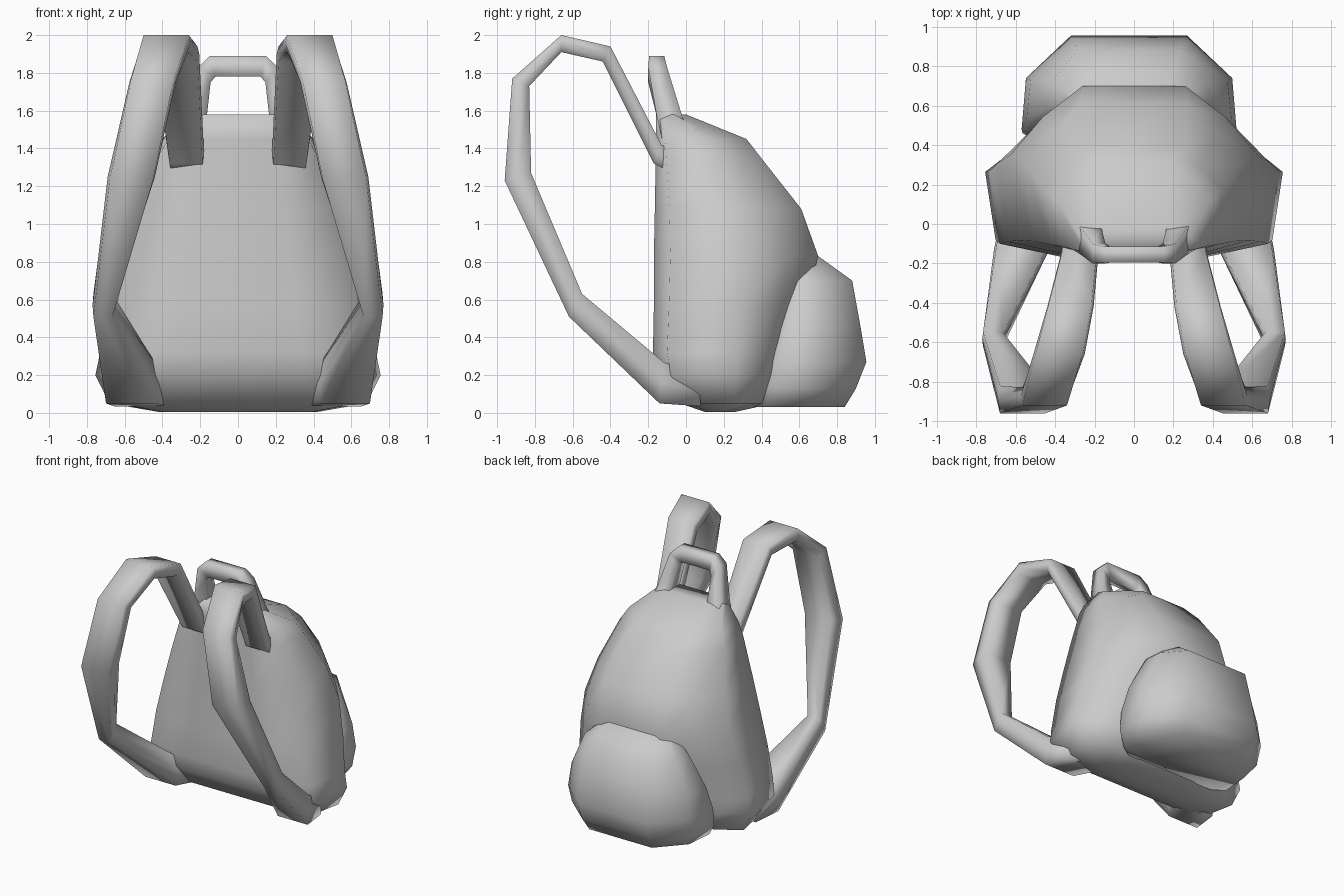
import bpy
import bmesh
import math

cube = bpy.data.objects.get("Cube")
if cube:
    bpy.data.objects.remove(cube, do_unlink=True)

grey = bpy.data.materials.new("plain_grey")
grey.use_nodes = True
grey.diffuse_color = (0.6, 0.6, 0.6, 1)
grey.node_tree.nodes["Principled BSDF"].inputs["Base Color"].default_value = (0.6, 0.6, 0.6, 1)


def loft(name, rings):
    """Skin a row of equal-sized rings and cap both ends."""
    bm = bmesh.new()
    rows = [[bm.verts.new(p) for p in ring] for ring in rings]
    n = len(rows[0])
    for a, b in zip(rows, rows[1:]):
        for i in range(n):
            j = (i + 1) % n
            bm.faces.new((a[i], a[j], b[j], b[i]))
    bm.faces.new(rows[0])
    bm.faces.new(rows[-1])
    bmesh.ops.recalc_face_normals(bm, faces=bm.faces[:])
    mesh = bpy.data.meshes.new(name)
    bm.to_mesh(mesh)
    bm.free()
    obj = bpy.data.objects.new(name, mesh)
    bpy.context.collection.objects.link(obj)
    mesh.materials.append(grey)
    bpy.ops.object.select_all(action="DESELECT")
    obj.select_set(True)
    bpy.context.view_layer.objects.active = obj
    bpy.ops.object.shade_smooth_by_angle(angle=math.radians(100))
    return obj


def mirrored(half, z, middle=0.0):
    """Close a half outline across the plane x = middle."""
    return ([(middle + x, y, z) for x, y in half]
            + [(middle - x, y, z) for x, y in reversed(half)])


# Bag body: z, front y, back y, half width, flat front, flat back
body_levels = [
    (0.005, 0.10, 0.26, 0.42, 0.30, 0.22),
    (0.05, -0.03, 0.46, 0.68, 0.40, 0.26),
    (0.20, -0.15, 0.54, 0.755, 0.36, 0.27),
    (0.32, -0.175, 0.57, 0.73, 0.33, 0.27),
    (0.57, -0.17, 0.63, 0.69, 0.30, 0.26),
    (0.83, -0.17, 0.70, 0.625, 0.27, 0.26),
    (1.08, -0.165, 0.61, 0.55, 0.24, 0.27),
    (1.36, -0.16, 0.39, 0.45, 0.21, 0.27),
    (1.45, -0.16, 0.32, 0.40, 0.20, 0.19),
    (1.58, -0.16, 0.00, 0.27, 0.17, 0.17),
]
rings = []
for z, yf, yb, w, xf, xb in body_levels:
    d = yb - yf
    rings.append(mirrored([(xf, yf), (w * 0.93, yf + d * 0.1), (w, yf + d * 0.6),
                           (w * 0.74, yf + d * 0.82), (xb, yb)], z))
loft("bag_body", rings)

# Back pocket: z, inner y, side y, back y, half width, flat back
pocket_levels = [
    (0.03, 0.36, 0.64, 0.84, 0.47, 0.27),
    (0.13, 0.40, 0.70, 0.90, 0.54, 0.29),
    (0.27, 0.42, 0.74, 0.955, 0.545, 0.295),
    (0.45, 0.47, 0.73, 0.925, 0.52, 0.285),
    (0.70, 0.53, 0.72, 0.88, 0.41, 0.26),
    (0.83, 0.53, 0.62, 0.70, 0.26, 0.20),
]
loft("back_pocket", [mirrored([(w * 0.8, yi), (w, yi + 0.06), (w * 0.96, ys), (xb, yb)], z, -0.025)
                     for z, yi, ys, yb, w, xb in pocket_levels])

# Shoulder straps: inner x, outer x, outside (y, z), inside (y, z)
strap_stations = [
    (0.34, 0.67, (0.08, 0.035), (0.06, 0.20)),
    (0.43, 0.71, (-0.14, 0.05), (-0.12, 0.27)),
    (0.66, 0.77, (-0.62, 0.51), (-0.55, 0.63)),
    (0.44, 0.69, (-0.96, 1.23), (-0.82, 1.27)),
    (0.33, 0.575, (-0.92, 1.77), (-0.83, 1.73)),
    (0.25, 0.51, (-0.66, 2.00), (-0.66, 1.91)),
    (0.205, 0.44, (-0.40, 1.94), (-0.44, 1.86)),
    (0.18, 0.37, (-0.13, 1.42), (-0.17, 1.32)),
    (0.18, 0.35, (0.02, 1.34), (0.02, 1.22)),
]
for side, label in ((1, "left"), (-1, "right")):
    rings = []
    for x0, x1, out, ins in strap_stations:
        rim = (x1 - x0) * 0.04
        mid = [(a + b) / 2 for a, b in zip(out, ins)]
        rings.append([(side * x, *p) for x, p in (
            (x0, mid), (x0 + rim, out), (x1 - rim, out),
            (x1, mid), (x1 - rim, ins), (x0 + rim, ins))])
    loft(label + "_shoulder_strap", rings)

# Carry handle: inner (x, z), outer (x, z), front y, back y
handle_half = [
    ((0.18, 1.42), (0.33, 1.42), -0.12, 0.05),
    ((0.165, 1.57), (0.27, 1.57), -0.155, -0.02),
    ((0.145, 1.75), (0.21, 1.83), -0.20, -0.10),
    ((0.12, 1.78), (0.15, 1.89), -0.195, -0.115),
]
path = [(1, s) for s in handle_half] + [(-1, s) for s in reversed(handle_half)]
loft("carry_handle", [[(m * i[0], yf, i[1]), (m * o[0], yf, o[1]),
                       (m * o[0], yb, o[1]), (m * i[0], yb, i[1])]
                      for m, (i, o, yf, yb) in path])
